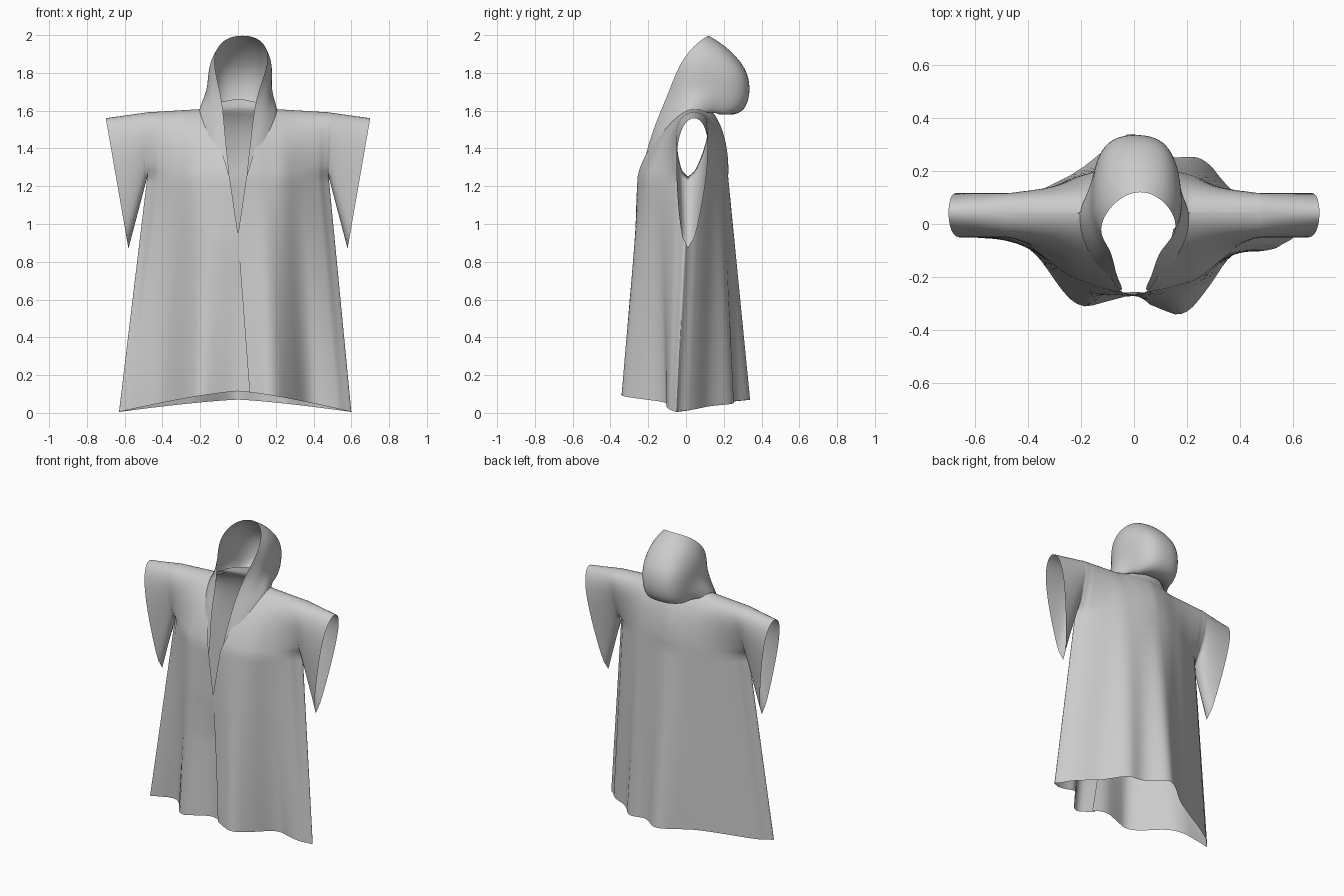
import bpy, bmesh
from math import sin, pi, sqrt

if "Cube" in bpy.data.objects:
    bpy.data.objects.remove(bpy.data.objects["Cube"])

ARM_Z, ARM_X = 1.25, 0.48


def lerp(a, b, t):
    return a + (b - a) * t


def profile(pts, x):
    # softened polyline lookup
    def at(v):
        if v <= pts[0][0]:
            return pts[0][1]
        for (x0, y0), (x1, y1) in zip(pts, pts[1:]):
            if v <= x1:
                return lerp(y0, y1, (v - x0) / (x1 - x0))
        return pts[-1][1]
    return sum(at(x + k * 0.03) for k in (-2, -1, 0, 1, 2)) / 5


# Plan outlines: position across the half width -> depth
HEM_FRONT = [(-1, -.05), (-.72, -.06), (-.58, -.11), (-.46, -.23), (-.33, -.325), (0, -.28),
             (.31, -.355), (.46, -.25), (.62, -.10), (.82, -.105), (1, -.07)]
HEM_BACK = [(-1, -.02), (-.78, .06), (-.55, .13), (-.33, .20), (-.1, .32), (0, .355),
            (.2, .25), (.44, .255), (.6, .13), (.85, .04), (1, -.05)]
CHEST_FRONT = [(-1, -.01), (-.8, -.09), (-.5, -.20), (-.2, -.25), (0, -.262),
               (.2, -.25), (.5, -.21), (.8, -.09), (1, -.01)]
CHEST_BACK = [(-1, .03), (-.8, .10), (-.5, .17), (-.2, .215), (0, .225),
              (.2, .215), (.5, .18), (.8, .10), (1, .03)]


def add_grid(bm, fn, nu, nv, flip):
    g = [[bm.verts.new(fn(i / nu, j / nv)) for j in range(nv + 1)] for i in range(nu + 1)]
    for i in range(nu):
        for j in range(nv):
            f = [g[i][j], g[i + 1][j], g[i + 1][j + 1], g[i][j + 1]]
            bm.faces.new(f[::-1] if flip else f)


def finish(bm, name):
    me = bpy.data.meshes.new(name)
    bm.to_mesh(me)
    bm.free()
    ob = bpy.data.objects.new(name, me)
    bpy.context.collection.objects.link(ob)
    for p in me.polygons:
        p.use_smooth = True
    return ob


def skirt(front, s):
    # hem up to the underarm; the right front laps over the left
    def fn(a, b):
        zz = lerp(0.05, ARM_Z, b)
        w = lerp(.63 if s < 0 else .60, ARM_X, b)
        edge = lap = 0
        if front:
            open_low = max(0, 1 - zz / .9)
            edge = s * .065 * open_low + max(0, zz - .93) * .14
            if s < 0:
                edge -= .03 * open_low
                lap = .02 * min(1, open_low * 3) * max(0, 1 - a * 3)
        x = s * lerp(edge, w, sin(a * pi / 2))
        u = x / w
        hz = lerp(.115 if front else .07, .005, min(1, abs(u)) ** 1.3)
        mid = lerp(-.05, .01, b)
        y = lerp(profile(HEM_FRONT if front else HEM_BACK, u),
                 profile(CHEST_FRONT if front else CHEST_BACK, u), b)
        pinch = min(1, sqrt(max(0, 1 - abs(u)) * 10))
        return (x, mid + (y - mid) * pinch + lap, lerp(hz, ARM_Z, b))
    return fn


def yoke(front, s):
    # underarm up to the shoulder line
    d = -1 if front else 1

    def fn(a, b):
        t = sin(b * pi / 2)
        edge = (.045 + .11 * t) if front else 0
        x = lerp(edge, ARM_X, sin(a * pi / 2))
        u = x / ARM_X
        mid = lerp(.01, .043, t)
        pinch = min(1, sqrt(max(0, 1 - u) * 10))
        dep = abs(profile(CHEST_FRONT if front else CHEST_BACK, s * u) - .01) * pinch
        dep = lerp(dep, .108, t ** (1.7 - 1.2 * u)) * sqrt(max(0, 1 - t ** 5))
        collar = max(0, 1 - (x / .2) ** 2)
        dep = max(dep, .09 * sqrt(collar))
        return (s * x, mid + d * dep, lerp(ARM_Z, 1.62 - .06 * x + (0 if front else .04 * collar), t))
    return fn


def sleeve(front, s):
    # wide sleeve hanging to a point at the cuff
    d = -1 if front else 1

    def fn(a, b):
        t = sin(b * pi / 2)
        x = lerp(lerp(ARM_X, .58, a), lerp(ARM_X, .70, a), t)
        z = lerp(lerp(ARM_Z, .87, a), lerp(1.591, 1.56, a), t)
        dep = .108 * sqrt(t) * sqrt(max(0, 1 - t ** 5))
        return (s * x, lerp(.01, .043, t) + d * dep, z)
    return fn


# Robe body and sleeves as one open sheet
bm = bmesh.new()
for front in (True, False):
    for s in (-1, 1):
        flip = (s < 0) == front
        add_grid(bm, skirt(front, s), 36, 30, flip)
        add_grid(bm, yoke(front, s), 36, 18, flip)
        add_grid(bm, sleeve(front, s), 10, 18, flip)
bmesh.ops.remove_doubles(bm, verts=bm.verts, dist=0.0008)
finish(bm, "robe_body")

# Hood: half arches from the face rim back to the nape, each from neck to crown
ARCHES = [
    [(.025, -.265, 1.12), (.07, -.20, 1.45), (.085, -.10, 1.67), (.16, -.03, 1.87), (.11, .08, 1.98), (0, .14, 2.005)],
    [(.12, -.235, 1.27), (.15, -.15, 1.50), (.165, -.03, 1.70), (.18, .05, 1.86), (.12, .16, 1.95), (0, .21, 1.955)],
    [(.225, -.05, 1.56), (.22, 0, 1.64), (.17, .08, 1.73), (.17, .17, 1.81), (.12, .26, 1.87), (0, .28, 1.89)],
    [(.21, .06, 1.59), (.18, .12, 1.64), (.16, .19, 1.68), (.15, .26, 1.74), (.10, .335, 1.77), (0, .355, 1.77)],
    [(.17, .11, 1.59), (.15, .16, 1.59), (.14, .22, 1.58), (.12, .28, 1.58), (.08, .32, 1.58), (0, .33, 1.58)],
    [(.15, .12, 1.59), (.13, .14, 1.59), (.11, .16, 1.57), (.08, .17, 1.57), (.05, .18, 1.57), (0, .18, 1.57)],
    [(.14, .11, 1.61), (.12, .12, 1.62), (.09, .13, 1.64), (.06, .13, 1.65), (.03, .132, 1.66), (0, .133, 1.66)],
]
bm = bmesh.new()
rows = []
for arch in ARCHES:
    full = [(-x, y, z) for x, y, z in arch] + arch[-2::-1]
    rows.append([bm.verts.new((x + max(0, z - 1.6) * .06, y, z)) for x, y, z in full])
for r0, r1 in zip(rows, rows[1:]):
    for i in range(len(r0) - 1):
        bm.faces.new((r0[i], r0[i + 1], r1[i + 1], r1[i]))
hood = finish(bm, "hood")
sub = hood.modifiers.new("smooth", 'SUBSURF')
sub.levels = sub.render_levels = 3
